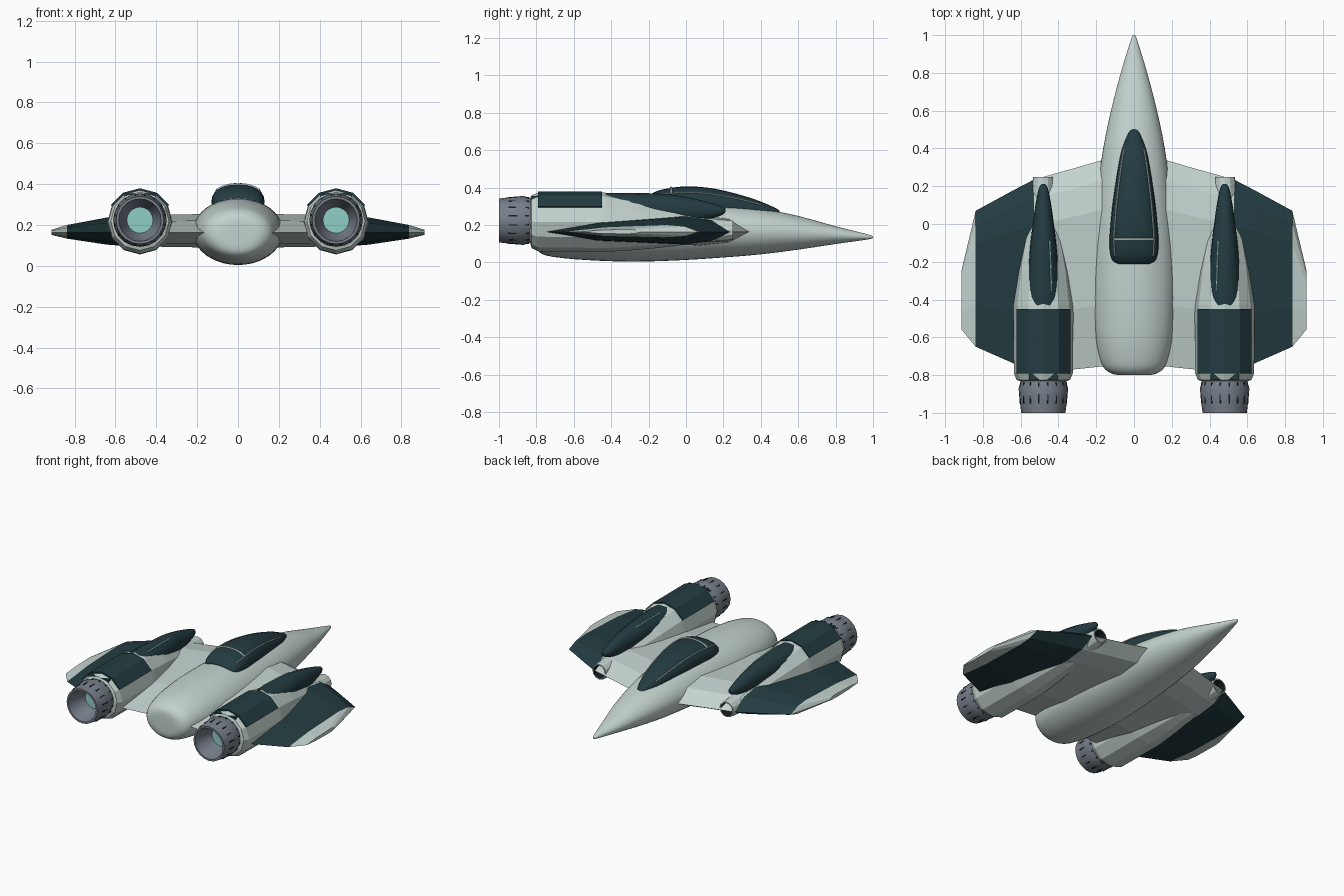
import bpy, bmesh, math
from mathutils import Vector

if "Cube" in bpy.data.objects:
    bpy.data.objects.remove(bpy.data.objects["Cube"])


def material(name, rgb):
    m = bpy.data.materials.new(name)
    m.diffuse_color = (*rgb, 1)
    m.use_nodes = True
    m.node_tree.nodes["Principled BSDF"].inputs["Base Color"].default_value = m.diffuse_color
    return m


PALE = material("pale_hull", (0.55, 0.65, 0.62))
DARK = material("dark_teal", (0.017, 0.045, 0.053))
GREY = material("nozzle_grey", (0.18, 0.21, 0.25))
GLOW = material("aqua_glow", (0.28, 0.62, 0.56))
BLACK = material("slot_black", (0.008, 0.012, 0.015))


def finish(name, bm, mats, smooth=None, rule=None):
    bmesh.ops.recalc_face_normals(bm, faces=bm.faces)
    if rule:
        for f in bm.faces:
            f.material_index = rule(f)
    me = bpy.data.meshes.new(name)
    bm.to_mesh(me)
    bm.free()
    for m in mats:
        me.materials.append(m)
    ob = bpy.data.objects.new(name, me)
    bpy.context.collection.objects.link(ob)
    if smooth:
        bpy.ops.object.select_all(action='DESELECT')
        ob.select_set(True)
        bpy.context.view_layer.objects.active = ob
        bpy.ops.object.shade_smooth_by_angle(angle=math.radians(smooth))
    return ob


def skin(rings, cap=True):
    """Join successive closed rings of points into one skin."""
    bm = bmesh.new()
    vs = [[bm.verts.new(p) for p in r] for r in rings]
    n = len(vs[0])
    for a, b in zip(vs, vs[1:]):
        for i in range(n):
            bm.faces.new((a[i], a[(i + 1) % n], b[(i + 1) % n], b[i]))
    if cap:
        bm.faces.new(vs[0])
        bm.faces.new(vs[-1])
    return bm


def oval(x, y, z, hw, hh, n, power=1.0):
    pts = []
    for i in range(n):
        a = math.tau * i / n
        c, s = math.cos(a), math.sin(a)
        pts.append((x + hw * math.copysign(abs(c) ** power, c), y,
                    z + hh * math.copysign(abs(s) ** power, s)))
    return pts


def smooth_stations(rows, steps):
    """Catmull-Rom interpolation between section rows."""
    out = []
    for i in range(len(rows) - 1):
        p = [rows[max(0, min(len(rows) - 1, i + k))] for k in (-1, 0, 1, 2)]
        for s in range(steps):
            t = s / steps
            out.append([b + 0.5 * t * (c - a + t * (2 * a - 5 * b + 4 * c - d + t * (3 * (b - c) + d - a)))
                        for a, b, c, d in zip(*p)])
    return out + [list(rows[-1])]


# Fuselage: y, half width, bottom, top
body = [(1.0, .004, .13, .138), (.97, .018, .122, .15), (.8, .07, .098, .193),
        (.6, .122, .068, .248), (.4, .163, .043, .288), (.2, .19, .026, .315),
        (0, .207, .013, .329), (-.2, .219, .005, .332), (-.4, .22, .006, .328),
        (-.6, .205, .017, .312), (-.72, .178, .031, .29), (-.77, .152, .045, .27),
        (-.795, .11, .07, .24), (-.8, .06, .11, .2)]
finish("fuselage", skin([oval(0, y, (b + t) / 2, w, (t - b) / 2, 40)
                         for y, w, b, t in smooth_stations(body, 3)]), [PALE], 50)

# Canopy: y, half width, centre height, dome height
dome = [(.5, .008, .262, .012), (.485, .028, .265, .022), (.4, .063, .275, .05),
        (.3, .084, .29, .068), (.2, .1, .3, .084), (.1, .114, .31, .091),
        (0, .124, .315, .091), (-.08, .13, .315, .083), (-.15, .127, .315, .068),
        (-.195, .112, .31, .05), (-.213, .08, .308, .03)]
fine = smooth_stations(dome, 3)
finish("canopy", skin([oval(0, y, z, w, h, 24, .9) for y, w, z, h in fine]), [DARK], 40)


def dome_point(row, a):
    y, w, z, h = row
    c, s = math.cos(a), math.sin(a)
    return Vector((w * math.copysign(abs(c) ** .9, c) * 1.01, y, z + h * s ** .9 * 1.02))


def tube(name, pts, radius, mat, closed=False):
    cu = bpy.data.curves.new(name, 'CURVE')
    cu.dimensions = '3D'
    cu.bevel_depth = radius
    cu.bevel_resolution = 1
    sp = cu.splines.new('POLY')
    sp.points.add(len(pts) - 1)
    for p, q in zip(sp.points, pts):
        p.co = (*q, 1)
    sp.use_cyclic_u = closed
    cu.materials.append(mat)
    ob = bpy.data.objects.new(name, cu)
    bpy.context.collection.objects.link(ob)


# Canopy frame rails and rear arch
LOW = math.radians(38)
rails = [r for r in fine if -.17 < r[0] < .42]
for side, a in (("right", LOW), ("left", math.pi - LOW)):
    tube("canopy_rail_" + side, [dome_point(r, a) for r in rails], .004, PALE)
arch = dome[7]
tube("canopy_arch", [dome_point(arch, LOW + (math.pi - 2 * LOW) * i / 10) for i in range(11)], .006, PALE)

# Wing stations: x, leading y, trailing y, half thickness
stations = [(.0, .387, -.735, .095), (.3, .3, -.768, .088), (.53, .235, -.785, .084),
            (.64, .178, -.737, .074), (.838, .07, -.65, .037), (.912, -.24, -.56, .014)]


def wing_section(s, x, le, te, t):
    c = le - te
    prof = [(0, 0), (.1, .75), (.24, 1), (.7, .65), (1, 0), (.7, -.6), (.24, -.8), (.1, -.6)]
    return [(s * x, le - c * u, .163 + t * v) for u, v in prof]


# Nacelle shell: y, radius, centre height, centre x
shell = [(.25, .052, .172, .482), (.18, .058, .172, .482), (.06, .07, .177, .482), (-.06, .1, .186, .482),
         (-.25, .135, .202, .48), (-.43, .158, .214, .48), (-.455, .159, .215, .48),
         (-.79, .156, .215, .48), (-.825, .142, .218, .48), (-.835, .115, .222, .48)]
spine = [(.212, .008, .28, .008), (.19, .024, .275, .024), (.1, .042, .276, .05),
         (0, .056, .28, .07), (-.12, .07, .285, .081), (-.28, .082, .288, .083),
         (-.42, .088, .288, .083), (-.5, .075, .285, .075)]
nozzle = [(-.825, .118), (-.87, .131), (-.93, .126), (-1.0, .117), (-1.0, .104),
          (-.95, .093), (-.87, .062)]
NZ = .224

for s, side in ((1, "right"), (-1, "left")):
    # Wing with dark outer panel and pale tip
    finish("wing_" + side, skin([wing_section(s, *st) for st in stations]), [PALE, DARK],
           rule=lambda f: int(.53 < abs(f.calc_center_median().x) < .838))

    # Nacelle with open intake
    rings = [oval(s * .482, .14, .172, .035, .035, 12), oval(s * .482, .25, .172, .044, .044, 12)]
    rings += [oval(s * x, y, z, r, r, 12) for y, r, z, x in shell]
    finish("nacelle_" + side, skin(rings), [PALE, BLACK],
           rule=lambda f: int(f.calc_center_median().y > .13 and
                              (f.calc_center_median() - Vector((s * .482, f.calc_center_median().y, .172))).length < .043))

    # Dark cover over the upper facets of the nacelle
    ribs = []
    for y in (-.45, -.792):
        arc = []
        for r, order in ((.165, range(1, 6)), (.15, range(5, 0, -1))):
            arc += [(s * .48 + r * math.cos(k * math.pi / 6), y, .215 + r * math.sin(k * math.pi / 6)) for k in order]
        ribs.append(arc)
    finish("engine_cover_" + side, skin(ribs), [DARK])
    bm = bmesh.new()
    bmesh.ops.create_cube(bm, size=1)
    for v in bm.verts:
        v.co = (s * .48 + v.co.x * .15, -.8 + v.co.y * .05, .335 + v.co.z * .04)
    finish("cover_latch_" + side, bm, [DARK])

    # Dark spine along the front of the nacelle
    finish("spine_" + side, skin([oval(s * .48, y, z, w, h, 16)
                                  for y, w, z, h in smooth_stations(spine, 2)]), [DARK], 40)

    # Light strip on the inboard shoulder of the spine
    strip = []
    for y, w, z, h in smooth_stations(spine, 4):
        if -.36 < y < -.06:
            a = math.radians(120)
            strip.append((s * (.48 + w * math.cos(a)), y, z + h * math.sin(a)))
    tube("light_strip_" + side, strip, .005, GLOW)

    # Exhaust nozzle, slots and glow
    finish("nozzle_" + side, skin([oval(s * .48, y, NZ, r, r, 20) for y, r in nozzle], False), [GREY], 30)
    bm = bmesh.new()
    bmesh.ops.create_circle(bm, cap_ends=True, radius=.064, segments=20)
    for v in bm.verts:
        v.co = (s * .48 + v.co.x, -.875, NZ + v.co.y)
    finish("exhaust_glow_" + side, bm, [GLOW])
    bm = bmesh.new()
    for k in range(16):
        a = math.tau * (k + .5) / 16
        rad, tan = Vector((math.cos(a), 0, math.sin(a))), Vector((-math.sin(a), 0, math.cos(a)))
        for v in bmesh.ops.create_cube(bm, size=1)["verts"]:
            y = -.895 + v.co.y * .11
            r = .1315 - max(0, -.87 - y) * .09 + v.co.x * .006
            if y > -.87:
                r -= .008
            v.co = Vector((s * .48, y, NZ)) + rad * r + tan * v.co.z * .007
    finish("nozzle_slots_" + side, bm, [BLACK])
